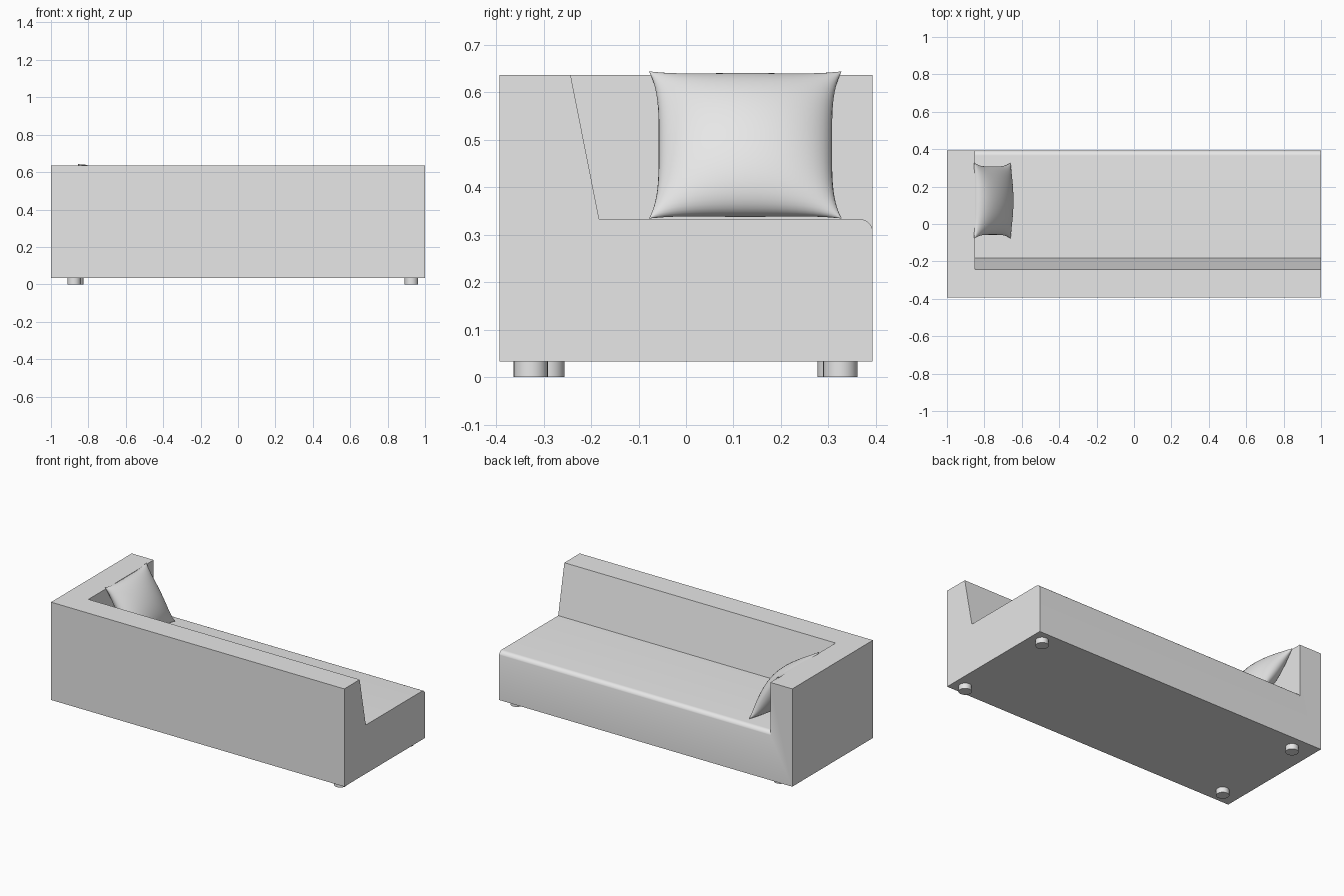
import bpy, bmesh, math
from mathutils import Matrix, Vector

cube = bpy.data.objects.get("Cube")
if cube:
    bpy.data.objects.remove(cube, do_unlink=True)

grey = bpy.data.materials.new("light_grey")
grey.use_nodes = True
grey.diffuse_color = (0.8, 0.8, 0.8, 1)
grey.node_tree.nodes["Principled BSDF"].inputs["Base Color"].default_value = (0.8, 0.8, 0.8, 1)


def finish(name, bm, smooth_angle=None):
    bmesh.ops.recalc_face_normals(bm, faces=bm.faces)
    mesh = bpy.data.meshes.new(name)
    bm.to_mesh(mesh)
    bm.free()
    mesh.materials.append(grey)
    obj = bpy.data.objects.new(name, mesh)
    bpy.context.collection.objects.link(obj)
    if smooth_angle:
        smooth(obj, smooth_angle)
    return obj


def activate(obj):
    bpy.ops.object.select_all(action='DESELECT')
    obj.select_set(True)
    bpy.context.view_layer.objects.active = obj


def smooth(obj, angle):
    activate(obj)
    bpy.ops.object.shade_smooth_by_angle(angle=math.radians(angle))


# Sofa body: a solid block with the seating space carved out
DEPTH, BASE, TOP, SEAT = 0.393, 0.033, 0.636, 0.333
bm = bmesh.new()
bmesh.ops.create_cube(bm, size=1, matrix=Matrix.Translation((0, 0, (BASE + TOP) / 2))
                      @ Matrix.Diagonal((2, 2 * DEPTH, TOP - BASE, 1)))
body = finish("sofa_body", bm)

# Carving profile: sloped backrest, flat seat, rounded front edge
R = 0.029
profile = [(-0.263, 0.737), (-0.183, SEAT)]
for i in range(9):
    a = math.pi / 2 * (1 - i / 8)
    profile.append((0.365 + R * math.cos(a), SEAT - R + R * math.sin(a)))
profile += [(0.5, SEAT - R), (0.5, 0.737)]
bm = bmesh.new()
face = bm.faces.new([bm.verts.new((-0.85, y, z)) for y, z in profile])
ext = bmesh.ops.extrude_face_region(bm, geom=[face])
bmesh.ops.translate(bm, vec=(2, 0, 0),
                    verts=[v for v in ext["geom"] if isinstance(v, bmesh.types.BMVert)])
cutter = finish("seat_cutter", bm)
cutter.hide_render = True

mod = body.modifiers.new("seat_cut", 'BOOLEAN')
mod.operation = 'DIFFERENCE'
mod.solver = 'EXACT'
mod.object = cutter
activate(body)
bpy.ops.object.modifier_apply(modifier=mod.name)
bpy.data.objects.remove(cutter, do_unlink=True)
smooth(body, 20)

# Short round feet
feet = {"front_left_foot": (0.927, 0.325), "back_left_foot": (0.927, -0.327),
        "front_right_foot": (-0.862, 0.313), "back_right_foot": (-0.876, -0.292)}
for name, (x, y) in feet.items():
    bm = bmesh.new()
    bmesh.ops.create_cone(bm, cap_ends=True, segments=32, radius1=0.036, radius2=0.036,
                          depth=BASE, matrix=Matrix.Translation((x, y, BASE / 2)))
    finish(name, bm, 40)

# Cushion: puffed grid with pinched corners, leaning on the arm
N, HALF_W, HALF_H, PUFF = 28, 0.203, 0.183, 0.078
centre = Vector((-0.757, 0.125, 0.489))
tilt = math.radians(32)
up = Vector((-math.sin(tilt), 0, math.cos(tilt)))
out = Vector((math.cos(tilt), 0, math.sin(tilt)))
side = Vector((0, 1, 0))
bm = bmesh.new()
for sign in (1, -1):
    rows = []
    for i in range(N + 1):
        u = math.sin(math.pi * (i / N - 0.5))
        row = []
        for j in range(N + 1):
            v = math.sin(math.pi * (j / N - 0.5))
            w = HALF_W * u * (1 - 0.1 * (1 - v ** 4))
            h = HALF_H * v * (1 - 0.06 * (1 - u ** 4))
            t = sign * PUFF * max(0, (1 - u * u) * (1 - v * v)) ** 0.5
            row.append(bm.verts.new(centre + side * w + up * h + out * t))
        rows.append(row)
    for i in range(N):
        for j in range(N):
            bm.faces.new((rows[i][j], rows[i + 1][j], rows[i + 1][j + 1], rows[i][j + 1]))
bmesh.ops.remove_doubles(bm, verts=bm.verts, dist=0.0003)
finish("cushion", bm, 60)
